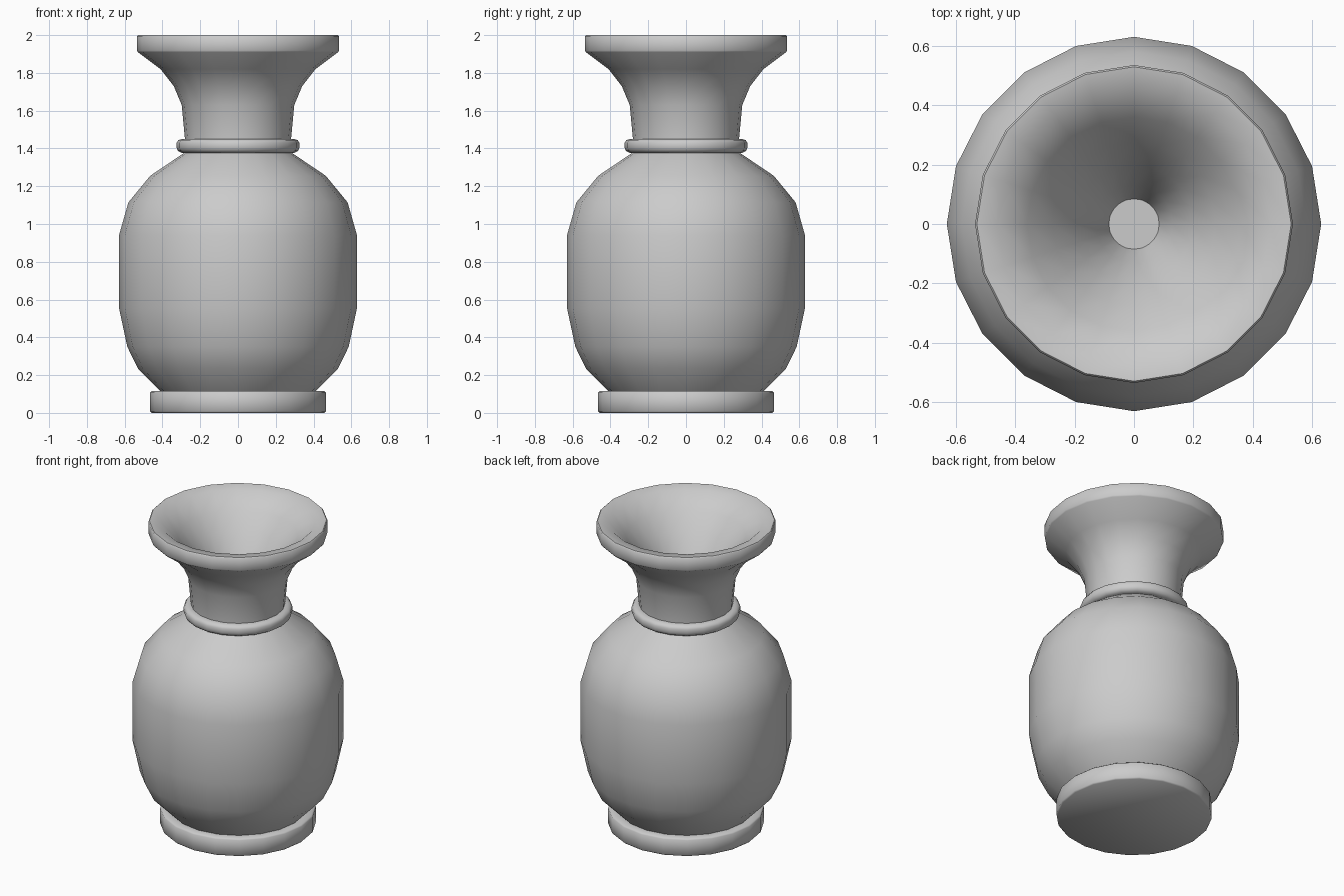
import bpy, bmesh, math

if "Cube" in bpy.data.objects:
    bpy.data.objects.remove(bpy.data.objects["Cube"])

SIDES = 20

def lathe(name, profile, cap_start=False, cap_end=False, closed=False, angle=40):
    """Spin a (radius, z) profile about the z axis."""
    bm = bmesh.new()
    rings = []
    for r, z in profile:
        rings.append([bm.verts.new((r * math.cos(2 * math.pi * i / SIDES),
                                    r * math.sin(2 * math.pi * i / SIDES), z))
                      for i in range(SIDES)])
    pairs = list(zip(rings, rings[1:]))
    if closed:
        pairs.append((rings[-1], rings[0]))
    for a, b in pairs:
        for i in range(SIDES):
            j = (i + 1) % SIDES
            bm.faces.new((a[i], a[j], b[j], b[i]))
    if cap_start:
        bm.faces.new(rings[0][::-1])
    if cap_end:
        bm.faces.new(rings[-1])
    mesh = bpy.data.meshes.new(name)
    bm.to_mesh(mesh)
    bm.free()
    ob = bpy.data.objects.new(name, mesh)
    bpy.context.collection.objects.link(ob)
    bpy.ops.object.select_all(action='DESELECT')
    ob.select_set(True)
    bpy.context.view_layer.objects.active = ob
    bpy.ops.object.shade_smooth_by_angle(angle=math.radians(angle))
    return ob

# Foot disc with softened edges
lathe("foot", [(0.457, 0), (0.465, 0.008), (0.465, 0.107), (0.457, 0.115), (0.41, 0.115)],
      cap_start=True, angle=50)

# Rounded body
lathe("body", [(0.41, 0.113), (0.53, 0.235), (0.586, 0.35), (0.63, 0.555), (0.63, 0.94),
               (0.58, 1.115), (0.465, 1.255), (0.28, 1.38)])

# Collar ring at the foot of the neck
lathe("collar", [(0.27, 1.377), (0.30, 1.377), (0.318, 1.387), (0.325, 1.403), (0.325, 1.43),
                 (0.316, 1.444), (0.295, 1.451), (0.27, 1.451)], closed=True, angle=60)

# Flared neck, flat lip, and the funnel with a narrow throat inside it
lathe("neck", [(0.278, 1.37), (0.281, 1.45), (0.298, 1.63), (0.34, 1.73), (0.41, 1.82), (0.53, 1.91),
               (0.535, 1.918), (0.535, 1.994), (0.529, 2.0), (0.46, 1.99),
               (0.36, 1.90), (0.275, 1.80), (0.20, 1.69), (0.13, 1.56), (0.085, 1.44)],
      cap_end=True, angle=50)
